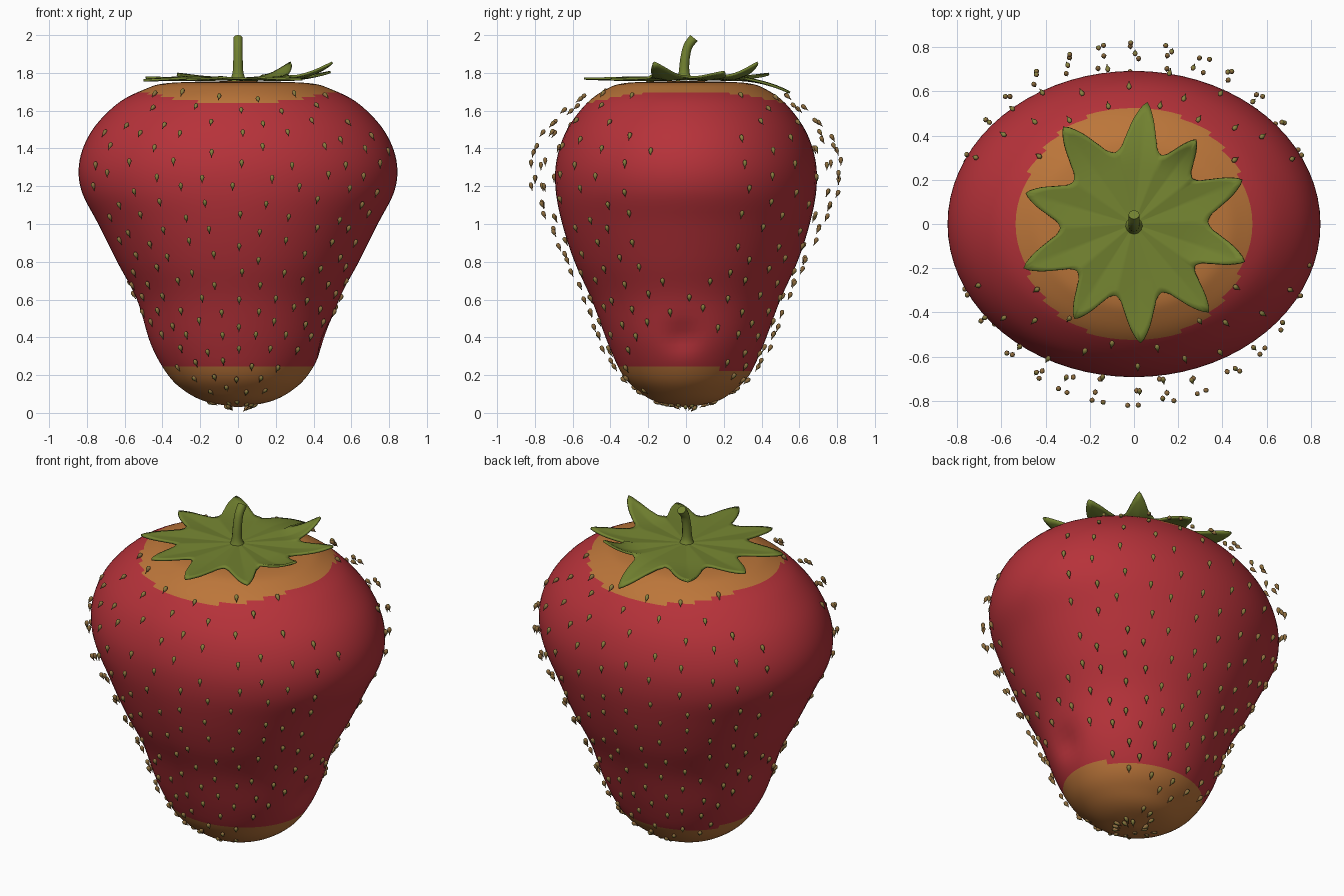
import bpy, bmesh, math, random
from mathutils import Vector

if "Cube" in bpy.data.objects:
    bpy.data.objects.remove(bpy.data.objects["Cube"])

random.seed(4)


def material(name, rgb):
    m = bpy.data.materials.new(name)
    m.diffuse_color = (*rgb, 1)
    m.use_nodes = True
    m.node_tree.nodes["Principled BSDF"].inputs["Base Color"].default_value = m.diffuse_color
    return m


RED = material("berry red", (0.47, 0.032, 0.042))
ORANGE = material("pale orange", (0.50, 0.18, 0.042))
GREEN = material("leaf green", (0.17, 0.225, 0.030))
OLIVE = material("seed olive", (0.24, 0.22, 0.050))
BROWN = material("seed brown", (0.27, 0.15, 0.050))


def make(name, bm, mats, angle=60):
    bmesh.ops.recalc_face_normals(bm, faces=bm.faces)
    me = bpy.data.meshes.new(name)
    bm.to_mesh(me)
    bm.free()
    ob = bpy.data.objects.new(name, me)
    bpy.context.collection.objects.link(ob)
    for m in mats:
        me.materials.append(m)
    bpy.ops.object.select_all(action='DESELECT')
    ob.select_set(True)
    bpy.context.view_layer.objects.active = ob
    bpy.ops.object.shade_smooth_by_angle(angle=math.radians(angle))
    return ob


def loft(bm, rings):
    """Skin a list of closed point rings and cap both ends."""
    vs = [[bm.verts.new(p) for p in r] for r in rings]
    n = len(vs[0])
    faces = [bm.faces.new((a[i], a[(i + 1) % n], b[(i + 1) % n], b[i]))
             for a, b in zip(vs, vs[1:]) for i in range(n)]
    faces += [bm.faces.new(vs[0][::-1]), bm.faces.new(vs[-1])]
    return faces


def lerp(table, x):
    for a, b in zip(table, table[1:]):
        if x <= b[0]:
            t = max(0, (x - a[0]) / (b[0] - a[0]))
            return a[1] + (b[1] - a[1]) * t
    return table[-1][1]


def smooth_path(pts, steps):
    """Catmull-Rom through the points."""
    P = [Vector(p) for p in pts]
    P = [2 * P[0] - P[1]] + P + [2 * P[-1] - P[-2]]
    out = []
    for a, b, c, d in zip(P, P[1:], P[2:], P[3:]):
        for k in range(steps):
            t = k / steps
            out.append(0.5 * (2 * b + (c - a) * t + (2 * a - 5 * b + 4 * c - d) * t * t
                              + (3 * b - a - 3 * c + d) * t ** 3))
    return out + [P[-2]]


# berry: oval rings given as (half width x, half depth y, height)
profile = [(0.01, 0.01, 0.03), (0.17, 0.16, 0.06), (0.28, 0.25, 0.115), (0.37, 0.335, 0.20),
           (0.46, 0.41, 0.36), (0.535, 0.50, 0.60), (0.64, 0.59, 0.80), (0.74, 0.655, 1.0),
           (0.83, 0.69, 1.18), (0.838, 0.685, 1.34), (0.77, 0.63, 1.50), (0.635, 0.525, 1.64),
           (0.49, 0.42, 1.715), (0.38, 0.33, 1.745), (0.15, 0.15, 1.755), (0.01, 0.01, 1.755)]
path = smooth_path(profile, 6)
SEG = 72
rings = []
for rx, ry, z in path:
    ring = []
    for i in range(SEG):
        a = 2 * math.pi * i / SEG
        x, y = rx * math.cos(a), ry * math.sin(a)
        if x > 0:  # small dent low on the right side
            x -= 0.035 * math.exp(-((y + 0.02) / 0.09) ** 2 - ((z - 0.40) / 0.08) ** 2)
        ring.append((x, y, z))
    rings.append(ring)
bm = bmesh.new()
loft(bm, rings)
for f in bm.faces:
    c = f.calc_center_median()
    top = c.z > 1.4 and math.hypot(c.x, c.y) < 0.53
    f.material_index = 1 if top or c.z < 0.24 - 0.04 * c.y else 0
make("berry", bm, [RED, ORANGE])

# seeds: teardrops on a round shell, so they float off the front and back
shell = [(0.03, 0.06), (0.06, 0.17), (0.1, 0.24), (0.2, 0.36), (0.35, 0.45), (0.6, 0.54),
         (0.8, 0.635), (1.0, 0.73), (1.2, 0.82), (1.38, 0.82), (1.5, 0.75), (1.6, 0.65), (1.7, 0.52)]
width = sorted((p.z, p.x) for p in path)
depth = sorted((p.z, p.y) for p in path)
drop = [(-0.020, 0.003), (-0.016, 0.009), (-0.005, 0.012), (0.007, 0.008), (0.016, 0.003), (0.027, 0.0015)]
bm = bmesh.new()
ROWS = 24
for row in range(ROWS):
    for col in range(16):
        z = 0.04 + 1.64 * row / (ROWS - 1) + random.uniform(-0.02, 0.02)
        a = 2 * math.pi * (col + 0.5 * (row % 2) + random.uniform(-0.1, 0.1)) / 16
        r = lerp(shell, z)
        pos = Vector((r * math.cos(a), r * math.sin(a), z))
        if (pos.x / lerp(width, z)) ** 2 + (pos.y / lerp(depth, z)) ** 2 < 1.0:
            continue  # buried inside the berry
        slope = (lerp(shell, z + 0.04) - lerp(shell, z - 0.04)) / 0.08
        out = Vector((math.cos(a), math.sin(a), 0))
        down = (-out * slope - Vector((0, 0, 1))).normalized()
        side = Vector((-math.sin(a), math.cos(a), 0))
        normal = side.cross(down)
        if normal.dot(out) < 0:
            normal = -normal
        faces = loft(bm, [[pos + down * d + (side * math.cos(k * math.pi / 4)
                           + normal * math.sin(k * math.pi / 4)) * w for k in range(8)] for d, w in drop])
        for f in faces:
            f.material_index = 0 if (f.calc_center_median() - pos).dot(normal) > 0.004 else 1
make("seeds", bm, [OLIVE, BROWN])

# leafy cap: ten lobes given as tip (x, y, z)
tips = [(0.49, 0.20, 1.81), (0.28, 0.38, 1.86), (0.06, 0.55, 1.70), (-0.32, 0.44, 1.80),
        (-0.49, 0.14, 1.78), (-0.50, -0.20, 1.765), (-0.27, -0.43, 1.77), (0.03, -0.54, 1.775),
        (0.34, -0.40, 1.77), (0.50, -0.17, 1.86)]
lobe = [(0, 1.0), (0.12, 0.90), (0.3, 0.66), (0.5, 0.36), (0.7, 0.12), (0.85, 0.03), (1, 0)]
angles = [math.atan2(y, x) for x, y, z in tips]
VALLEY, STEPS, RINGS = 0.335, 10, 12
spokes = []
for i, (x, y, z) in enumerate(tips):
    for k in range(-STEPS, STEPS):
        near = angles[(i + (1 if k >= 0 else -1)) % 10]
        gap = (near - angles[i] + math.pi) % (2 * math.pi) - math.pi
        u = abs(k) / STEPS
        a = angles[i] + gap * u / 2
        spokes.append((a, VALLEY + (math.hypot(x, y) - VALLEY) * lerp(lobe, u), z, u, math.hypot(x, y)))
bm = bmesh.new()
grid = []
for j in range(1, RINGS + 1):
    ring = []
    for a, R, zt, u, tip in spokes:
        r = R * j / RINGS
        t = max(0, (r - 0.26) / (tip - 0.26))
        crease = 0.012 * (u - 0.4) * min(1, r / 0.3)
        z = 1.768 + (zt - 1.768) * t * t + crease
        ring.append(bm.verts.new((r * math.cos(a), r * math.sin(a), z)))
    grid.append(ring)
mid = bm.verts.new((0, 0, 1.77))
n = len(spokes)
for i in range(n):
    bm.faces.new((mid, grid[0][i], grid[0][(i + 1) % n]))
    for a, b in zip(grid, grid[1:]):
        bm.faces.new((a[i], b[i], b[(i + 1) % n], a[(i + 1) % n]))
cap = make("leaf_cap", bm, [GREEN])
mod = cap.modifiers.new("thickness", 'SOLIDIFY')
mod.thickness = 0.012
mod.offset = 0

# stem: bent tube, flared at the base; points are (y, z, radius)
bm = bmesh.new()
stem = smooth_path([(-0.008, 1.76, 0.045), (-0.010, 1.80, 0.029), (-0.006, 1.87, 0.025),
                    (0.010, 1.94, 0.024), (0.042, 1.985, 0.025)], 4)
rings = []
for i, p in enumerate(stem):
    q, s = stem[min(i + 1, len(stem) - 1)], stem[max(i - 1, 0)]
    t = Vector((0, q.x - s.x, q.y - s.y)).normalized()
    nrm = Vector((0, t.z, -t.y))
    rings.append([Vector((0, p.x, p.y)) + Vector((1, 0, 0)) * p.z * math.cos(k * math.pi / 6)
                  + nrm * p.z * math.sin(k * math.pi / 6) for k in range(12)])
loft(bm, rings)
make("stem", bm, [GREEN], 50)
